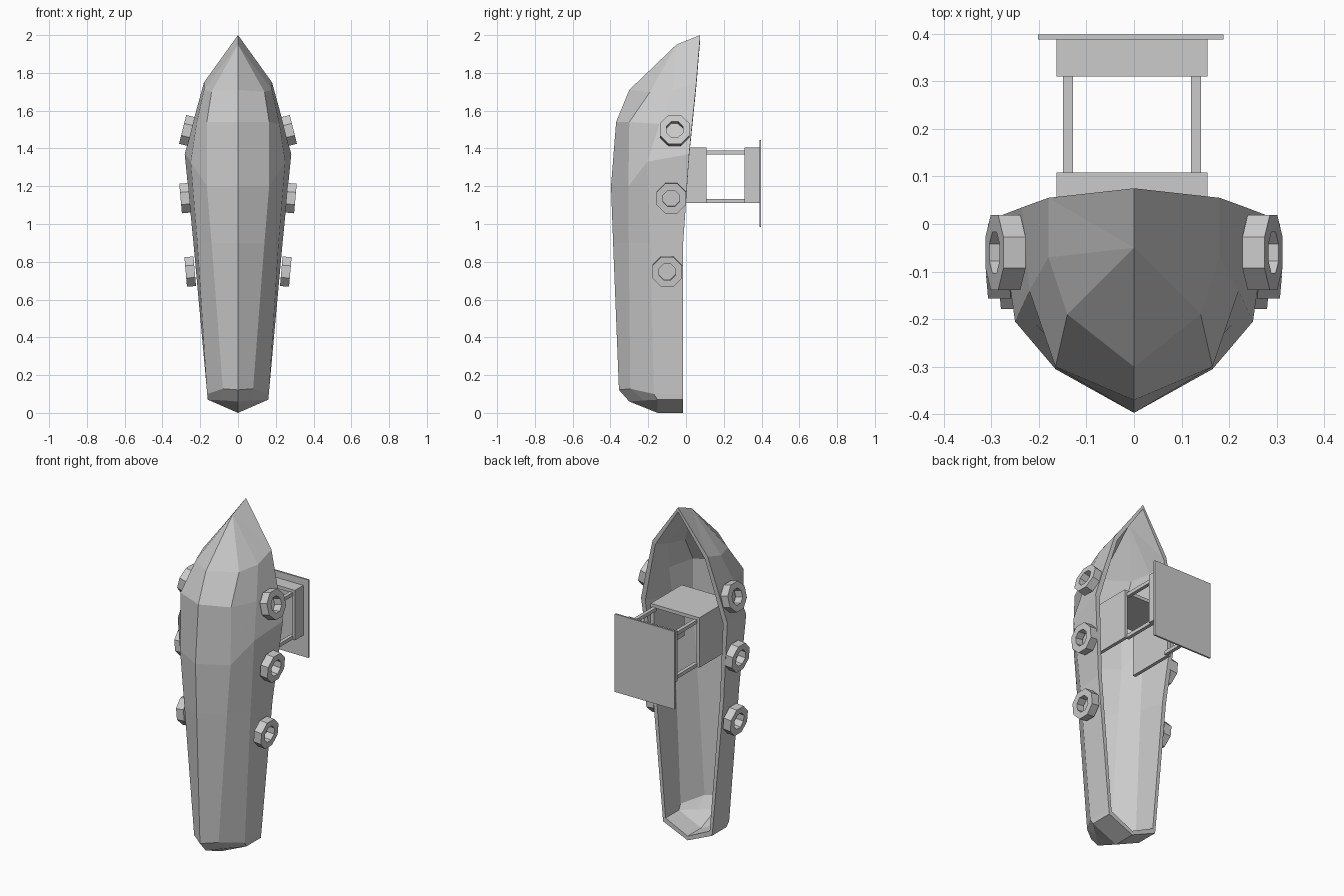
import bpy
import bmesh
import math
from mathutils import Matrix, Vector

cube = bpy.data.objects.get("Cube")
if cube:
    bpy.data.objects.remove(cube)

grey = bpy.data.materials.new("plain grey")
grey.use_nodes = True
COLOUR = (0.6, 0.6, 0.6, 1)
grey.diffuse_color = COLOUR
grey.node_tree.nodes["Principled BSDF"].inputs["Base Color"].default_value = COLOUR


def add_object(name, bm):
    mesh = bpy.data.meshes.new(name)
    bm.to_mesh(mesh)
    bm.free()
    mesh.materials.append(grey)
    obj = bpy.data.objects.new(name, mesh)
    bpy.context.scene.collection.objects.link(obj)
    return obj


def box(name, low, high):
    bm = bmesh.new()
    low, high = Vector(low), Vector(high)
    place = Matrix.Translation((low + high) / 2) @ Matrix.Diagonal((high - low).to_4d())
    bmesh.ops.create_cube(bm, size=1, matrix=place)
    return add_object(name, bm)


# Hull stations from stern to bow: gunwale, upper chine, lower chine, keel
TIP = (0, 0.075, 2)
BOW = (0, -0.05, 1.95)
SHOULDER = (0.18, 0.055, 1.75)
STERN = (0, -0.15, 0)
outer = [
    [(0, -0.015, 0), STERN, STERN, STERN],
    [(0.16, -0.015, 0.07), (0.16, -0.15, 0.07), (0.08, -0.225, 0.066), (0, -0.3, 0.06)],
    [(0.163, -0.015, 0.1), (0.163, -0.17, 0.1), (0.08, -0.295, 0.128), (0, -0.355, 0.122)],
    [(0.236, -0.015, 0.9), (0.215, -0.19, 0.9), (0.14, -0.303, 0.9), (0, -0.386, 0.9)],
    [(0.282, 0.017, 1.37), (0.25, -0.205, 1.33), (0.165, -0.305, 1.2), (0, -0.397, 1.2)],
    [(0.235, 0.035, 1.55), (0.22, -0.14, 1.53), (0.165, -0.3, 1.54), (0, -0.37, 1.54)],
    [SHOULDER, (0.18, -0.07, 1.71), (0.14, -0.19, 1.7), (0, -0.3, 1.71)],
    [SHOULDER, BOW, BOW, BOW],
    [TIP, TIP, TIP, TIP],
]


# The inner skin is drawn in towards the open deck, staying level with its rim
def inset(station):
    rim = station[0][1]
    return [(x * 0.9, rim + (y - rim) * 0.93, 1 + (z - 1) * 0.975) for x, y, z in station]


inner = [inset(s) for s in outer]
bm = bmesh.new()
verts = {}


def add_face(*corners):
    corners = list(dict.fromkeys(corners))
    if len(corners) > 2:
        for c in corners:
            if c not in verts:
                verts[c] = bm.verts.new(c)
        bm.faces.new([verts[c] for c in corners])


for n in range(len(outer) - 1):
    low, high = outer[n:n + 2]
    low_in, high_in = inner[n:n + 2]
    for i in range(3):
        add_face(low[i + 1], low[i], high[i], high[i + 1])
        add_face(low_in[i], low_in[i + 1], high_in[i + 1], high_in[i])
    add_face(low[0], low_in[0], high_in[0], high[0])
hull = add_object("hull", bm)
mirror = hull.modifiers.new("both sides", "MIRROR")
mirror.use_clip = True


# Octagonal ring fenders along both sides
def fender(name, centre, tilt, side):
    bm = bmesh.new()
    profile = [(0.047, -0.024), (0.085, -0.024), (0.085, 0.024), (0.047, 0.024)]
    rings = []
    for k in range(8):
        a = math.tau * (k + 0.5) / 8
        rings.append([bm.verts.new((x, r * math.cos(a), r * math.sin(a))) for r, x in profile])
    for k in range(8):
        a, b = rings[k], rings[(k + 1) % 8]
        for i in range(4):
            j = (i + 1) % 4
            bm.faces.new((a[i], a[j], b[j], b[i]))
    bmesh.ops.recalc_face_normals(bm, faces=bm.faces)
    obj = add_object(name, bm)
    obj.location = (side * centre[0], centre[1], centre[2])
    obj.rotation_euler = (0, -side * math.radians(tilt), 0)


for side, label in ((1, "left"), (-1, "right")):
    fender("bow_fender_" + label, (0.27, -0.06, 1.495), 14, side)
    fender("middle_fender_" + label, (0.28, -0.078, 1.137), -5, side)
    fender("stern_fender_" + label, (0.253, -0.1, 0.748), -5, side)

# Cabin: three-sided lower walls and upper band, open towards the stern
LEFT, RIGHT, BACK, FRONT, WALL = 0.155, -0.163, 1.11, 1.405, 0.02
for part, y0, y1 in (("lower", -0.18, 0.108), ("upper", 0.31, 0.39)):
    box(part + "_cabin_front", (RIGHT, y0, FRONT - WALL), (LEFT, y1, FRONT))
    box(part + "_cabin_left", (LEFT - WALL, y0, BACK), (LEFT, y1, FRONT - WALL))
    box(part + "_cabin_right", (RIGHT, y0, BACK), (RIGHT + WALL, y1, FRONT - WALL))

# Window posts and overhanging roof
for x, label in ((0.12, "left"), (-0.149, "right")):
    for z, end in ((1.112, "back"), (1.368, "front")):
        box(f"{end}_post_{label}", (x, 0.1, z), (x + 0.021, 0.32, z + 0.021))
box("roof", (-0.202, 0.388, 0.985), (0.188, 0.398, 1.445))
